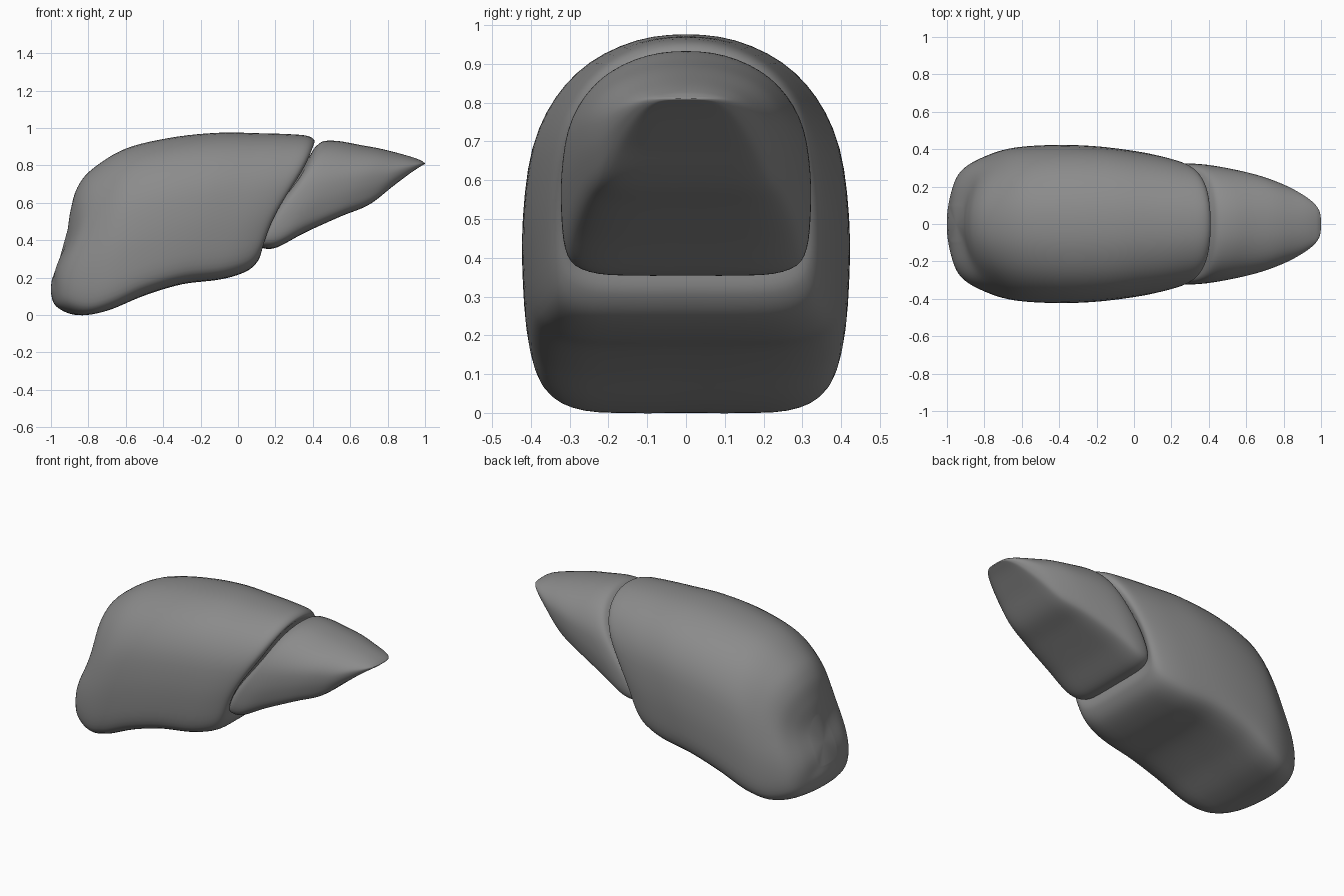
import bpy, bmesh
from math import sin, pi
from mathutils import Vector

if "Cube" in bpy.data.objects:
    bpy.data.objects.remove(bpy.data.objects["Cube"])

# half cross-section: (fraction of half width, fraction of height), flat belly and arched top
HALF = [(0, 0), (.4, 0), (.7, .008), (.89, .045), (.97, .12), (1, .26), (1, .45),
        (.945, .65), (.81, .8), (.6, .91), (.31, .98), (0, 1)]
RING = HALF + [(-a, b) for a, b in HALF[-2:0:-1]]

# dark grey material shared by both lobes
grey = bpy.data.materials.new("dark_grey")
grey.diffuse_color = (.26, .26, .26, 1)
grey.use_nodes = True
grey.node_tree.nodes["Principled BSDF"].inputs["Base Color"].default_value = grey.diffuse_color


def smooth(points, steps, closed=False):
    """Catmull-Rom curve through points of any dimension."""
    n = len(points)

    def at(i):
        return points[i % n] if closed else points[max(0, min(n - 1, i))]
    out = []
    for i in range(n if closed else n - 1):
        for s in range(steps):
            t = s / steps
            out.append([.5 * (2 * b + (c - a) * t + (2 * a - 5 * b + 4 * c - d) * t ** 2
                              + (3 * b - a - 3 * c + d) * t ** 3)
                        for a, b, c, d in zip(at(i - 1), at(i), at(i + 1), at(i + 2))])
    if not closed:
        out.append(list(points[-1]))
    return out


def lobe(name, stations):
    """Loft leaning sections: top x, top z, bottom x, bottom z, half width, S-bend, bow."""
    bm = bmesh.new()
    profile = smooth(RING, 3, closed=True)
    rings = []
    for tx, tz, bx, bz, w, s, bow in smooth(stations, 6):
        rings.append([bm.verts.new((bx + (tx - bx) * v + s * sin(2 * pi * v) + bow * u * u,
                                    w * u, bz + (tz - bz) * v))
                      for u, v in profile])
    n = len(profile)
    for r, q in zip(rings, rings[1:]):
        for i in range(n):
            j = (i + 1) % n
            bm.faces.new((r[i], r[j], q[j], q[i]))
    # close both ends with fans
    for ring in (rings[0], rings[-1]):
        centre = bm.verts.new(sum((v.co for v in ring), Vector()) / n)
        for i in range(n):
            bm.faces.new((ring[i], ring[(i + 1) % n], centre))
    bmesh.ops.recalc_face_normals(bm, faces=bm.faces[:])
    for f in bm.faces:
        f.smooth = True
    mesh = bpy.data.meshes.new(name)
    bm.to_mesh(mesh)
    bm.free()
    mesh.materials.append(grey)
    obj = bpy.data.objects.new(name, mesh)
    bpy.context.collection.objects.link(obj)
    return obj


# big lobe, from its blunt outer end to the crease
lobe("large_lobe", [
    (-.91, .46, -.995, .19, .09, -.008, .01), (-.895, .56, -1.0, .12, .21, -.018, .035),
    (-.86, .68, -.97, .045, .30, -.022, .06), (-.78, .78, -.86, 0, .365, -.02, .07),
    (-.60, .89, -.70, .025, .405, -.01, .03), (-.35, .95, -.50, .105, .42, 0, 0),
    (-.10, .975, -.30, .165, .415, 0, 0), (.12, .972, -.09, .192, .39, 0, 0),
    (.28, .967, .05, .237, .36, -.01, 0), (.375, .957, .115, .305, .33, -.015, 0),
    (.41, .93, .125, .38, .29, -.015, 0), (.39, .90, .13, .43, .25, -.015, 0)])

# small lobe, from the crease to the thin tip
small = [
    (.40, .88, .13, .42, .25), (.42, .905, .12, .385, .285),
    (.46, .93, .135, .358, .315), (.54, .93, .21, .363, .32),
    (.65, .91, .36, .442, .30), (.76, .89, .55, .528, .265),
    (.86, .865, .70, .59, .22), (.93, .845, .83, .69, .17),
    (.975, .828, .93, .765, .12), (.993, .817, .985, .80, .075),
    (1, .811, .998, .807, .03)]
bends = [-.015, -.015, -.012] + [0] * 8
lobe("small_lobe", [st + (b, 0) for st, b in zip(small, bends)])
